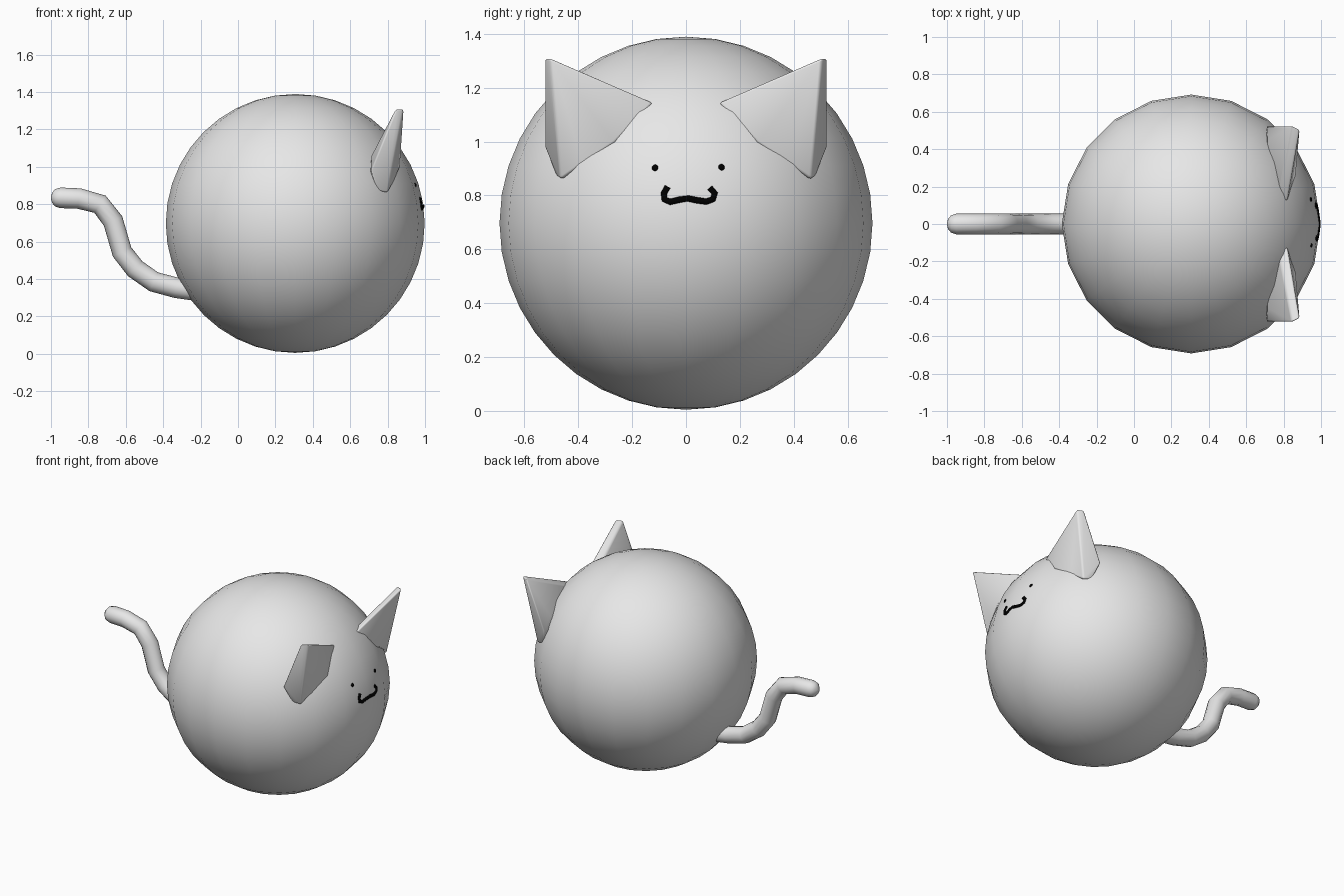
import bpy, bmesh, math
from mathutils import Vector

if "Cube" in bpy.data.objects:
    bpy.data.objects.remove(bpy.data.objects["Cube"])

C, R = Vector((0.306, 0, 0.697)), 0.692


def material(name, rgb):
    m = bpy.data.materials.new(name)
    m.diffuse_color = (*rgb, 1)
    m.use_nodes = True
    m.node_tree.nodes["Principled BSDF"].inputs["Base Color"].default_value = m.diffuse_color
    return m


grey = material("soft grey", (0.8, 0.8, 0.8))
black = material("black", (0.0, 0.0, 0.0))


def mesh_object(name, bm, mat, angle):
    me = bpy.data.meshes.new(name)
    bm.to_mesh(me)
    bm.free()
    ob = bpy.data.objects.new(name, me)
    bpy.context.collection.objects.link(ob)
    me.materials.append(mat)
    bpy.ops.object.select_all(action='DESELECT')
    ob.select_set(True)
    bpy.context.view_layer.objects.active = ob
    bpy.ops.object.shade_smooth_by_angle(angle=math.radians(angle))
    return ob


def tube(name, pts, radius, mat, radii=None, sides=2):
    cu = bpy.data.curves.new(name, 'CURVE')
    cu.dimensions = '3D'
    cu.bevel_depth = radius
    cu.bevel_resolution = sides
    cu.use_fill_caps = True
    sp = cu.splines.new('POLY')
    sp.points.add(len(pts) - 1)
    for i, p in enumerate(pts):
        sp.points[i].co = (*p, 1)
        sp.points[i].radius = radii[i] if radii else 1
    sp.use_smooth = True
    cu.materials.append(mat)
    ob = bpy.data.objects.new(name, cu)
    bpy.context.collection.objects.link(ob)
    return ob


# round body
bm = bmesh.new()
bmesh.ops.create_uvsphere(bm, u_segments=20, v_segments=20, radius=R)
bmesh.ops.translate(bm, verts=bm.verts, vec=C)
body = mesh_object("body", bm, grey, 60)
bpy.context.view_layer.update()


def on_body(y, z, sink=0.004):
    hit, loc, _, _ = body.ray_cast(Vector((3, y, z)), Vector((-1, 0, 0)))
    return loc - (loc - C).normalized() * sink


# ears: wedge hulls with softened edges, mirrored across y
ear_points = [(0.885, 0.505, 1.31), (0.818, 0.12, 1.145), (0.80, 0.465, 0.86),
              (0.866, 0.26, 1.0), (0.832, 0.387, 0.924),
              (0.845, 0.525, 1.31), (0.77, 0.14, 1.13), (0.71, 0.525, 0.98),
              (0.745, 0.48, 0.87), (0.715, 0.45, 1.06), (0.70, 0.30, 0.93)]
for side, name in ((1, "ear_left"), (-1, "ear_right")):
    bm = bmesh.new()
    for x, y, z in ear_points:
        bm.verts.new((x, y * side, z))
    bmesh.ops.convex_hull(bm, input=bm.verts)
    loose = [v for v in bm.verts if not v.link_faces]
    bmesh.ops.delete(bm, geom=loose, context='VERTS')
    sharp = [e for e in bm.edges if e.calc_face_angle(0) > math.radians(35)]
    bmesh.ops.bevel(bm, geom=sharp, offset=0.018, segments=3, profile=0.5,
                    affect='EDGES', clamp_overlap=True)
    bmesh.ops.recalc_face_normals(bm, faces=bm.faces)
    mesh_object(name, bm, grey, 50)

# curled tail with a rounded tip
path = [(-1.0, .834), (-.994, .834), (-.978, .834), (-.95, .834), (-.85, .83),
        (-.738, .80), (-.668, .71), (-.62, .545), (-.55, .455), (-.45, .385),
        (-.33, .353), (-.1, .32)]
tube("tail", [(x, 0, z) for x, z in path], 0.055, grey,
     [0.1, 0.5, 0.84] + [1] * 9, 4)

# curly mouth lying on the body surface
lip = [(-.068, .832), (-.082, .808), (-.08, .785), (-.058, .776), (-.025, .784),
       (.006, .789), (.04, .782), (.075, .777), (.1, .786), (.107, .808),
       (.088, .828)]
tube("mouth", [on_body(y, z) for y, z in lip], 0.0125, black)

# small eyes
for y, z, name in ((-.115, .903, "eye_right"), (.132, .905, "eye_left")):
    bm = bmesh.new()
    bmesh.ops.create_uvsphere(bm, u_segments=12, v_segments=8, radius=0.0135)
    bmesh.ops.translate(bm, verts=bm.verts, vec=on_body(y, z, 0.006))
    mesh_object(name, bm, black, 60)
